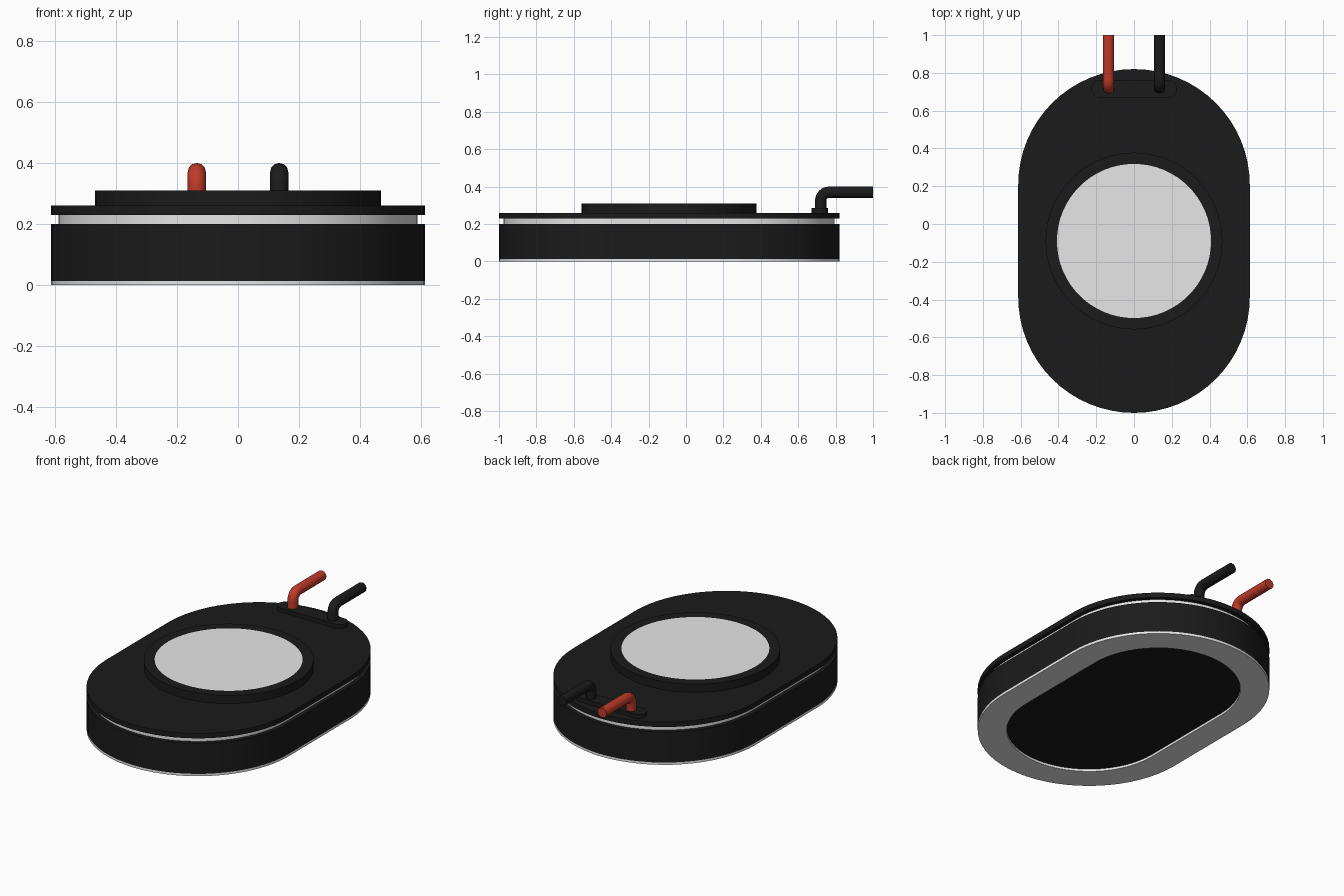
import bpy
import bmesh
import math

cube = bpy.data.objects.get("Cube")
if cube:
    bpy.data.objects.remove(cube, do_unlink=True)

CENTRE_Y = -0.09
RADIUS = 0.613
STRAIGHT = 0.297


def make_material(name, rgb):
    mat = bpy.data.materials.new(name)
    mat.use_nodes = True
    colour = (*rgb, 1.0)
    mat.diffuse_color = colour
    bsdf = mat.node_tree.nodes["Principled BSDF"]
    bsdf.inputs["Base Color"].default_value = colour
    bsdf.inputs["Roughness"].default_value = 0.6
    return mat


black = make_material("matte black", (0.011, 0.011, 0.011))
grey = make_material("light grey", (0.8, 0.8, 0.8))
red = make_material("wire red", (0.52, 0.042, 0.023))


def outline(radius, straight, steps=32):
    """Points of a capsule along y; a circle when straight is zero."""
    points = []
    for side in (1, -1):
        for i in range(steps + 1):
            a = math.pi * i / steps
            points.append((side * radius * math.cos(a),
                           side * (radius * math.sin(a) + straight)))
    return points


def finish(obj, mat):
    obj.data.materials.append(mat)
    bpy.ops.object.select_all(action="DESELECT")
    obj.select_set(True)
    bpy.context.view_layer.objects.active = obj
    bpy.ops.object.shade_smooth_by_angle(angle=math.radians(35))
    return obj


def slab(name, mat, outer, z0, z1, inner=None, y=CENTRE_Y, turned=False):
    """Flat layer between two heights, with an optional opening."""
    bm = bmesh.new()

    def loop(shape, z):
        pts = outline(*shape)
        if turned:
            pts = [(-b, a) for a, b in pts]
        return [bm.verts.new((px, py + y, z)) for px, py in pts]

    def bridge(a, b):
        for i in range(len(a)):
            j = (i + 1) % len(a)
            bm.faces.new((a[i], a[j], b[j], b[i]))

    low, high = loop(outer, z0), loop(outer, z1)
    bridge(low, high)
    if inner:
        low_in, high_in = loop(inner, z0), loop(inner, z1)
        bridge(high, high_in)
        bridge(high_in, low_in)
        bridge(low_in, low)
    else:
        bm.faces.new(high)
        bm.faces.new(low[::-1])
    bmesh.ops.remove_doubles(bm, verts=bm.verts, dist=1e-5)
    bmesh.ops.recalc_face_normals(bm, faces=bm.faces)
    mesh = bpy.data.meshes.new(name)
    bm.to_mesh(mesh)
    bm.free()
    obj = bpy.data.objects.new(name, mesh)
    bpy.context.collection.objects.link(obj)
    return finish(obj, mat)


def wire(name, mat, x):
    """Round wire rising from the block and bending to the back."""
    y0, z0, top, bend = 0.72, 0.27, 0.37, 0.045
    path = [(x, y0, z0)]
    for i in range(9):
        a = math.pi / 2 * i / 8
        path.append((x, y0 + bend * (1 - math.cos(a)),
                     top - bend * (1 - math.sin(a))))
    path.append((x, 1.0, top))
    curve = bpy.data.curves.new(name, "CURVE")
    curve.dimensions = "3D"
    curve.bevel_depth = 0.03
    curve.bevel_resolution = 4
    curve.use_fill_caps = True
    spline = curve.splines.new("POLY")
    spline.points.add(len(path) - 1)
    for point, co in zip(spline.points, path):
        point.co = (*co, 1)
    obj = bpy.data.objects.new(name, curve)
    bpy.context.collection.objects.link(obj)
    bpy.ops.object.select_all(action="DESELECT")
    obj.select_set(True)
    bpy.context.view_layer.objects.active = obj
    bpy.ops.object.convert(target="MESH")
    return finish(bpy.context.object, mat)


# Stacked housing layers
full = (RADIUS, STRAIGHT)
slab("bottom_rim", grey, full, 0, 0.014, inner=(0.453, STRAIGHT))
slab("main_body", black, full, 0.014, 0.20)
slab("middle_plate", grey, (RADIUS - 0.025, STRAIGHT), 0.20, 0.23)
slab("top_plate", black, full, 0.23, 0.26)

# Raised round collar with a disc set flush in it
slab("round_collar", black, (0.468, 0), 0.26, 0.31, inner=(0.408, 0))
slab("centre_disc", grey, (0.408, 0), 0.26, 0.31)

# Wire block and the two wires
slab("wire_block", black, (0.045, 0.183), 0.26, 0.285, y=0.715, turned=True)
wire("red_wire", red, -0.135)
wire("black_wire", black, 0.135)
